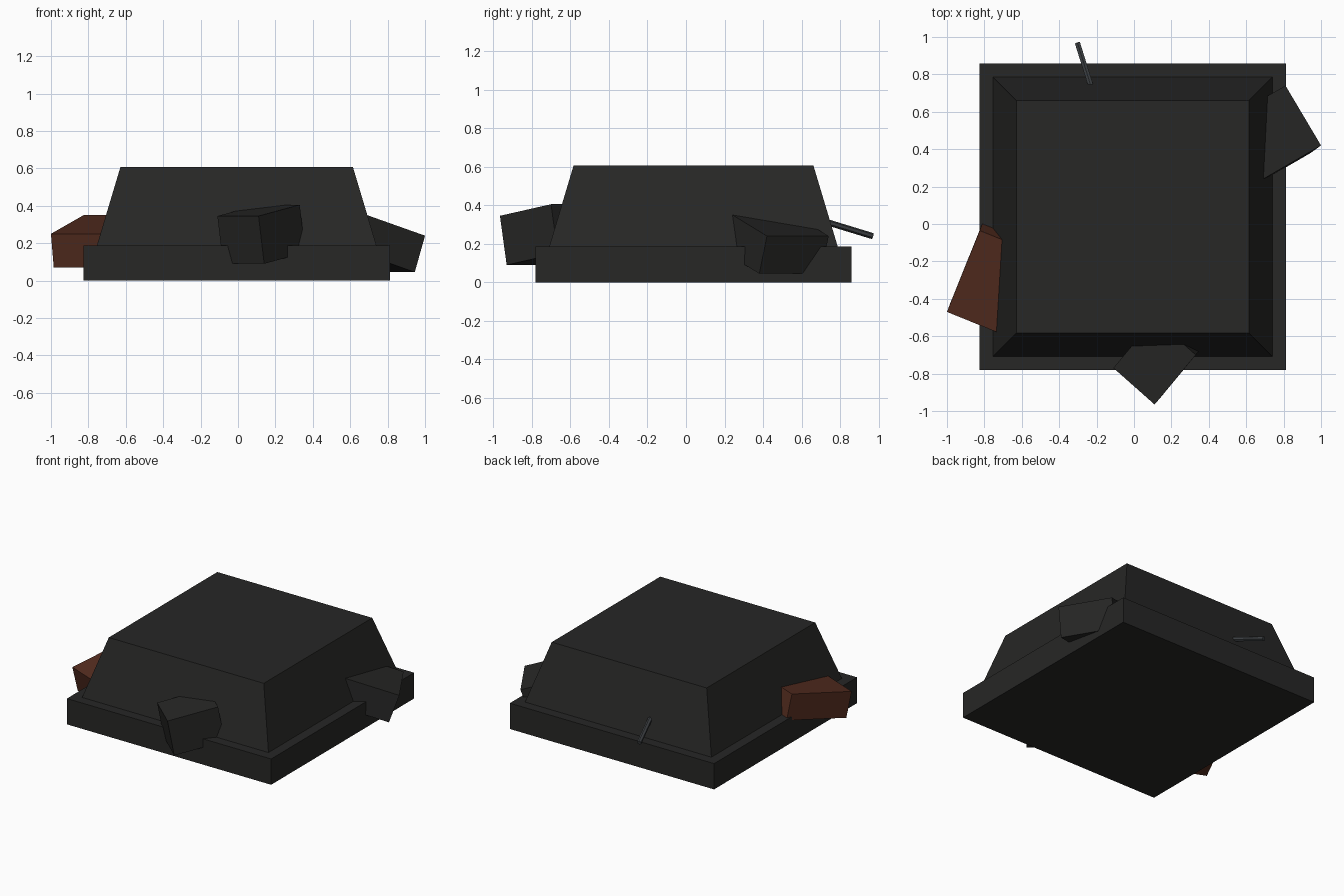
import bpy, bmesh
from mathutils import Vector, Matrix

if "Cube" in bpy.data.objects:
    bpy.data.objects.remove(bpy.data.objects["Cube"])


def material(name, rgb):
    m = bpy.data.materials.new(name)
    m.diffuse_color = (*rgb, 1)
    m.use_nodes = True
    m.node_tree.nodes["Principled BSDF"].inputs["Base Color"].default_value = m.diffuse_color
    return m


char = material("charcoal", (0.02, 0.02, 0.019))
rust = material("rusty_brick", (0.09, 0.026, 0.014))
steel = material("dark_steel", (0.045, 0.05, 0.055))


def finish(name, bm, mat):
    bmesh.ops.recalc_face_normals(bm, faces=bm.faces)
    mesh = bpy.data.meshes.new(name)
    bm.to_mesh(mesh)
    bm.free()
    mesh.materials.append(mat)
    ob = bpy.data.objects.new(name, mesh)
    bpy.context.collection.objects.link(ob)
    return ob


def block(name, centre, bottom, top, z0, z1, mat):
    """Square block whose top may be narrower than its bottom."""
    bm = bmesh.new()
    bmesh.ops.create_cube(bm, size=1)
    for v in bm.verts:
        up = v.co.z > 0
        s = top if up else bottom
        v.co = (centre[0] + v.co.x * s, centre[1] + v.co.y * s, z1 if up else z0)
    return finish(name, bm, mat)


def chunk(name, corner, u, v, w, mat):
    """Tilted box spanned by three edges leaving its outermost top corner."""
    bm = bmesh.new()
    bmesh.ops.create_cube(bm, size=1)
    c, u, v, w = map(Vector, (corner, u, v, w))
    for p in bm.verts:
        a, b, d = p.co + Vector((0.5, 0.5, 0.5))
        p.co = c + u * a + v * b + w * d
    return finish(name, bm, mat)


def rod(name, start, end, radius, sides, mat):
    start, end = Vector(start), Vector(end)
    axis = end - start
    bm = bmesh.new()
    rot = axis.to_track_quat('Z', 'Y').to_matrix().to_4x4()
    bmesh.ops.create_cone(bm, cap_ends=True, segments=sides, radius1=radius,
                          radius2=radius, depth=axis.length,
                          matrix=Matrix.Translation((start + end) / 2) @ rot)
    return finish(name, bm, mat)


# Foundation slab and tapered mound
mid = (-0.007, 0.039)
block("base_slab", mid, 1.638, 1.638, 0.0, 0.187, char)
block("tapered_mound", mid, 1.495, 1.243, 0.187, 0.607, char)

# Rubble chunks sticking out of the mound
chunk("front_rubble", (0.11, -0.965, 0.345), (-0.22, 0.195, 0),
      (0.22, 0.265, 0.06), (0.03, 0.035, -0.255), char)
chunk("right_rubble", (1.0, 0.42, 0.24), (-0.19, 0.32, 0),
      (-0.31, -0.18, 0.11), (-0.055, -0.04, -0.195), char)
chunk("left_brick", (-1.0, -0.47, 0.25), (0.37, -0.15, 0),
      (0.175, 0.435, 0.10), (0.015, 0.04, -0.18), rust)

# Bent-out reinforcing rod at the back
rod("back_rod", (-0.302, 0.967, 0.24), (-0.2, 0.64, 0.34), 0.016, 6, steel)
